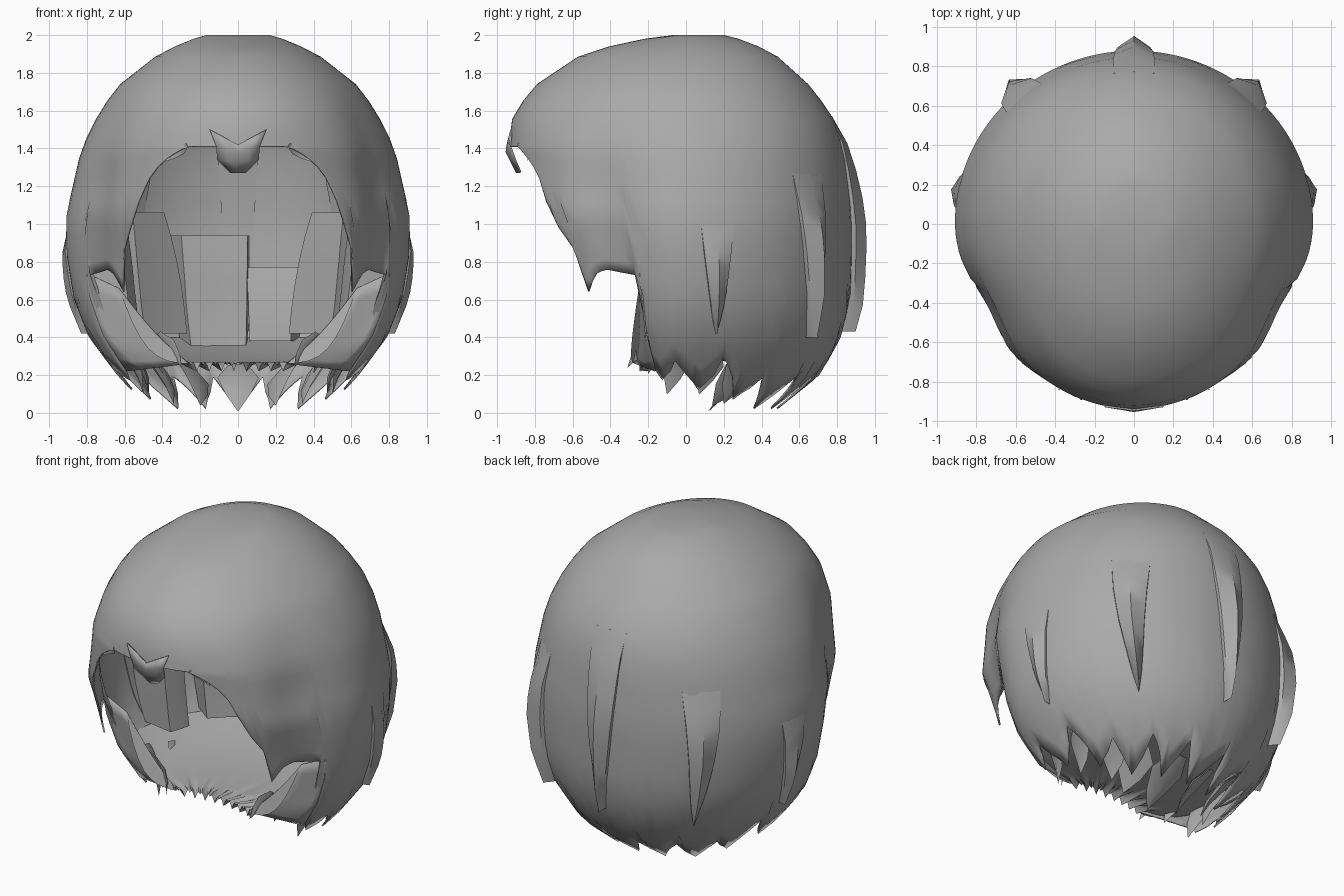
import bpy, bmesh, math
from math import sin, cos, exp, radians
from mathutils import Vector

cube = bpy.data.objects.get("Cube")
if cube:
    bpy.data.objects.remove(cube)

hair = bpy.data.materials.new("hair_grey")
hair.use_nodes = True
GREY = (0.4, 0.4, 0.4, 1)
hair.diffuse_color = GREY
hair.node_tree.nodes["Principled BSDF"].inputs["Base Color"].default_value = GREY

# Head sections: height, half width, front reach, back reach
SECTIONS = [(2.0, .17, .07, .2), (1.97, .27, .3, .32), (1.9, .42, .55, .47), (1.72, .65, .82, .67),
            (1.56, .75, .92, .78), (1.4, .83, .94, .84), (1.05, .91, .91, .88), (.85, .91, .79, .88),
            (.6, .87, .72, .87), (.4, .79, .66, .82), (.2, .64, .5, .71), (0, .46, .4, .46)]
# Hem height by angle from the front, around the face opening
OPENING = [(0, 1.41), (19, 1.41), (24, 1.37), (29, 1.32), (34, 1.22), (38, 1.02), (42, .87),
           (45, .64), (50, .73), (56, .76), (69, .73), (72, .2)]


def lerp_table(table, key):
    """Interpolate the rows of a table sorted by its first column."""
    for lo, hi in zip(table, table[1:]):
        if min(lo[0], hi[0]) <= key <= max(lo[0], hi[0]):
            t = (key - lo[0]) / (hi[0] - lo[0])
            return [p + (q - p) * t for p, q in zip(lo[1:], hi[1:])]
    return list(table[-1][1:])


def from_front(deg):
    return abs((deg + 180) % 360 - 180)


def on_head(deg, z, scale=1.0):
    """Point of the head surface at an angle from the front, pinched at the temples."""
    a, f, b = lerp_table(SECTIONS, z)
    s, c = sin(radians(deg)), cos(radians(deg))
    fade = max(0, min(1, (1.8 - z) / .6))
    a *= 1 - .08 * fade * exp(-((from_front(deg) - 61) / 14) ** 2)
    return Vector((a * s * scale, -(f if c > 0 else b) * c * scale, z))


def hem(deg):
    deg = from_front(deg)
    if deg < 72:
        return lerp_table(OPENING, deg)[0]
    base = .18 - .16 * min(1, (deg - 72) / 65)
    tooth = abs(((180 - deg) / 21 + .4) % 1 - .4) / .6
    return base + tooth * (.17 + .04 * sin(deg * .13))


def add_mesh(name, rows, ring=False, caps=False, thickness=0, angle=50):
    """Loft a surface through rows of equal length."""
    bm = bmesh.new()
    grid = [[bm.verts.new(p) for p in row] for row in rows]
    n = len(grid[0])
    for r0, r1 in zip(grid, grid[1:]):
        for i in range(n if ring or caps else n - 1):
            j = (i + 1) % n
            bm.faces.new((r0[i], r1[i], r1[j], r0[j]))
    if ring or caps:
        bm.faces.new(grid[0])
    if caps:
        bm.faces.new(grid[-1][::-1])
    bmesh.ops.remove_doubles(bm, verts=bm.verts, dist=.0005)
    bmesh.ops.recalc_face_normals(bm, faces=bm.faces)
    mesh = bpy.data.meshes.new(name)
    bm.to_mesh(mesh)
    bm.free()
    mesh.materials.append(hair)
    ob = bpy.data.objects.new(name, mesh)
    bpy.context.collection.objects.link(ob)
    if thickness:
        mod = ob.modifiers.new("thickness", "SOLIDIFY")
        mod.thickness = thickness
        mod.offset = -1
    bpy.ops.object.select_all(action='DESELECT')
    ob.select_set(True)
    bpy.context.view_layer.objects.active = ob
    bpy.ops.object.shade_smooth_by_angle(angle=radians(angle))


def mirrored(name, rows, **kw):
    add_mesh("left_" + name, rows, **kw)
    add_mesh("right_" + name, [[(-p[0], p[1], p[2]) for p in r] for r in rows], **kw)


def steps(n):
    return [i / n for i in range(n + 1)]


# Main shell: even crown rows, then rows running down to the toothed hem
angles = range(0, 360, 3)
BROW = 1.45
shell = [[on_head(d, 2 - (2 - BROW) * t ** 1.6) for d in angles] for t in steps(8)]
shell += [[on_head(d, BROW + (hem(d) - BROW) * t) for d in angles] for t in steps(12)[1:]]
add_mesh("hair_shell", shell, ring=True, thickness=.01)

# Jaw curtains sweeping in from the sides to a diagonal rim
rim_top, rim_end = Vector((.63, -.25, .66)), Vector((.26, -.27, .26))
rim = [rim_top.lerp(rim_end, s) - Vector((0, 0, .03 * sin(s * math.pi))) for s in steps(8)]
side = [on_head(71, .74 - .52 * s) for s in steps(8)]
jaw = []
for u in steps(4):
    bulge = Vector((.03, .02, -.05)) * sin(u * math.pi)
    jaw.append([p.lerp(q, u) + bulge * sin(s * math.pi) for p, q, s in zip(side, rim, steps(8))])
mirrored("jaw_curtain", jaw, thickness=.01)
band = [[p + Vector((.03, -.03, -.09)) * u * sin(s * math.pi) for p, s in zip(rim, steps(8))]
        for u in steps(2)]
mirrored("jaw_rim", band)

# Bowl under the head, with a ragged front edge
floor = []
for u in steps(7):
    row = []
    for i, s in enumerate(steps(48)):
        outer = on_head(72 + 216 * s, .4, .965)
        ragged = (0, .02, .05, .02, 0, .015)[i % 6] * u ** 10
        inner = Vector((.26 - .52 * s, -.25 + .04 * sin(s * math.pi), .27))
        sag = .05 * sin(u * math.pi) + ragged
        row.append(outer.lerp(inner, u) - Vector((0, 0, sag)))
    floor.append(row)
add_mesh("nape_bowl", floor)


def strand(deg, top, bottom, width, out, sway=0):
    """Raised tapering lock with a central ridge, following the head."""
    rows = []
    for u in steps(8):
        z = top + (bottom - top) * u
        w = width * (1 - u) ** .7 + .05
        rise = out * sin(min(1, u * 1.8) * math.pi / 2)
        d = deg + sway * u
        rows.append([on_head(d - w, z, .98), on_head(d - w * .95, z, 1 + rise * .3),
                     on_head(d, z, 1 + rise),
                     on_head(d + w * .95, z, 1 + rise * .3), on_head(d + w, z, .98)])
    return rows


mirrored("side_strand", strand(101, 1.0, .42, 6, .06), caps=True, angle=35)
mirrored("rear_side_strand", strand(139, 1.27, .4, 8, .09, 2), caps=True, angle=35)
add_mesh("back_strand", strand(180, 1.57, .43, 8.5, .085), caps=True, angle=35)


def inner_lock(d0, d1, z0, z1, scale, lean=0):
    """Block of hair inside the shell, narrowing towards the top by lean degrees."""
    rows = []
    for u in steps(5):
        z = z0 + (z1 - z0) * u
        k = scale + .03 * (2 * u - 1) ** 2
        d = d1 - lean * u ** 2
        rows.append([on_head(d0, z, .975), on_head(d0, z, k), on_head((d0 + d) / 2, z, k - .01),
                     on_head(d, z, k), on_head(d, z, .975)])
    return rows


add_mesh("inner_back_lock_wide", inner_lock(176, 204, .35, .94, .78), caps=True, angle=35)
add_mesh("inner_back_lock_narrow", inner_lock(155, 175, .38, .77, .82, -2), caps=True, angle=35)
mirrored("inner_side_lock", inner_lock(127, 154, .42, 1.06, .74, 8), caps=True, angle=35)
mirrored("inner_temple_lock", inner_lock(100, 114, .42, 1.02, .68), caps=True, angle=35)


def tuft(tip, root, width):
    """Pointed leaf-shaped lock from root to tip."""
    tip, root = Vector(tip), Vector(root)
    axis = (tip - root).normalized()
    across = axis.cross(Vector((root.x, root.y - .1, 0))).normalized()
    out = across.cross(axis)
    rows = []
    for u, w in ((0, .5), (.35, 1), (.7, .6), (1, .02)):
        c = root.lerp(tip, u) - out * .03 * sin(u * math.pi)
        rows.append([c + across * width * w, c + out * width * .3 * w,
                     c - across * width * w, c - out * width * .2 * w])
    return rows


# Loose tips along the underside: tip, root, half width
TIPS = [((.3, -.31, .24), (.42, -.24, .42), .04), ((.4, -.2, .21), (.54, -.17, .42), .06),
        ((.5, -.1, .1), (.63, -.04, .38), .08), ((.47, .07, .1), (.58, .15, .34), .08),
        ((.34, .2, .05), (.48, .36, .3), .1), ((.2, .14, .04), (.28, .38, .27), .12)]
for i, (tip, root, width) in enumerate(TIPS):
    mirrored("under_tip_%d" % (i + 1), tuft(tip, root, width), caps=True)
add_mesh("middle_under_tip", tuft((0, .12, .01), (0, .42, .25), .11), caps=True)
mirrored("brow_tuft", tuft((.39, -.84, 1.33), (.27, -.89, 1.42), .025), caps=True)

# Notched forelock over the middle of the brow
forelock = []
for z, w, y, dip in ((1.5, .15, -.95, .08), (1.41, .115, -.955, .03), (1.34, .11, -.93, .01),
                     (1.27, .04, -.9, 0)):
    forelock.append([(k * w, y + .02 * abs(k), z - dip * (1 - abs(k))) for k in (-1, -.5, 0, .5, 1)])
add_mesh("forelock", forelock, thickness=.01)
